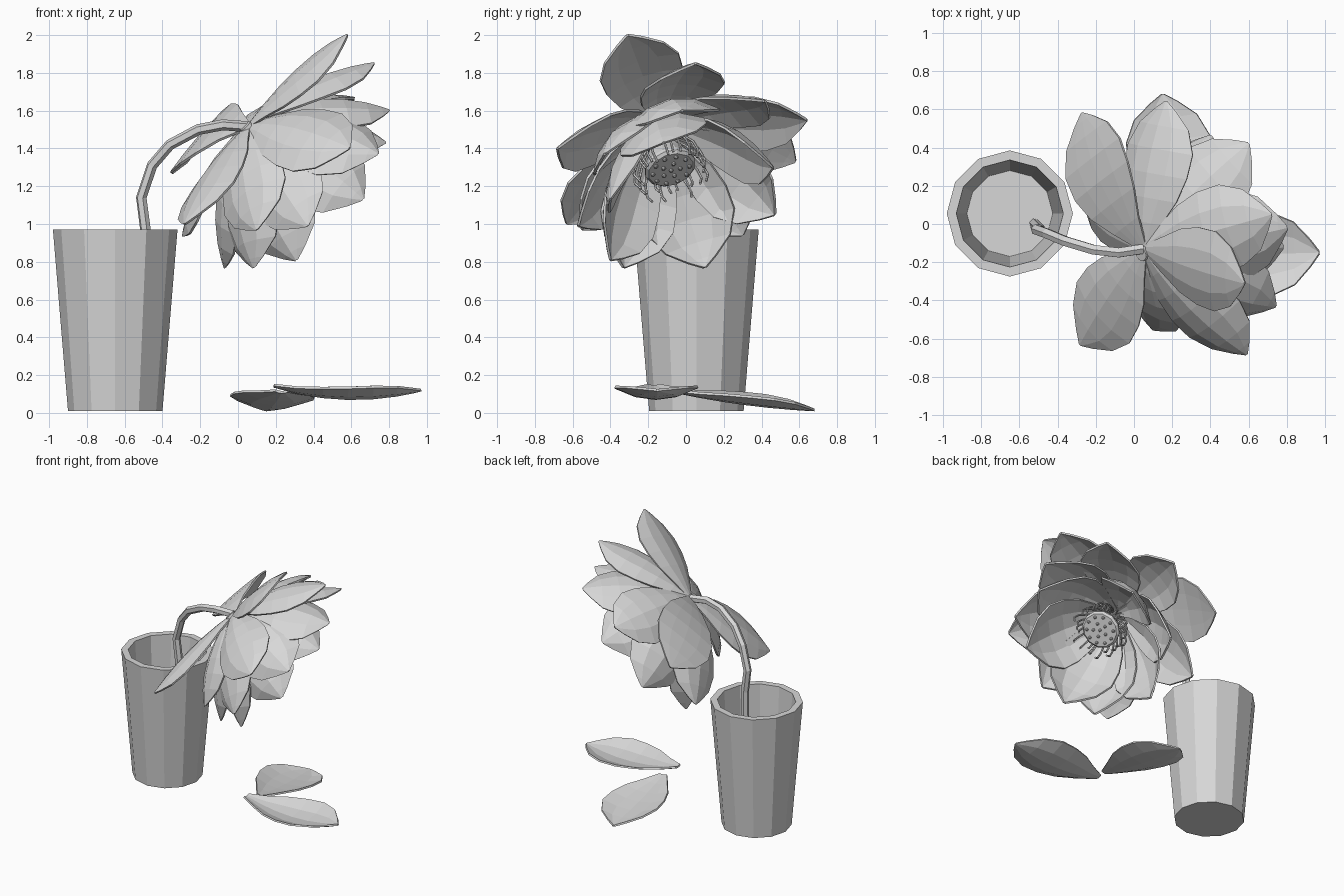
import bpy, bmesh, math, random
from mathutils import Vector, Matrix

if "Cube" in bpy.data.objects:
    bpy.data.objects.remove(bpy.data.objects["Cube"])

random.seed(4)

# The whole model is one plain grey
GREY = bpy.data.materials.new("plain_grey")
GREY.diffuse_color = (.68, .68, .68, 1)
GREY.use_nodes = True
GREY.node_tree.nodes["Principled BSDF"].inputs["Base Color"].default_value = GREY.diffuse_color


def add_mesh(name, bm):
    bmesh.ops.recalc_face_normals(bm, faces=bm.faces)
    me = bpy.data.meshes.new(name)
    bm.to_mesh(me)
    bm.free()
    me.materials.append(GREY)
    ob = bpy.data.objects.new(name, me)
    bpy.context.collection.objects.link(ob)
    return ob


def lathe(name, profile, sides, matrix):
    """Closed turned shape from (radius, height) points, capped at both ends."""
    bm = bmesh.new()
    rings = []
    for r, z in profile:
        rings.append([bm.verts.new(matrix @ Vector((
            r * math.cos(2 * math.pi * k / sides),
            r * math.sin(2 * math.pi * k / sides), z))) for k in range(sides)])
    for lo, hi in zip(rings, rings[1:]):
        for k in range(sides):
            j = (k + 1) % sides
            bm.faces.new((lo[k], lo[j], hi[j], hi[k]))
    bm.faces.new(rings[0])
    bm.faces.new(rings[-1])
    return add_mesh(name, bm)


def tubes(name, paths, radius):
    cu = bpy.data.curves.new(name, 'CURVE')
    cu.dimensions = '3D'
    cu.bevel_depth = radius
    cu.bevel_resolution = 1
    cu.use_fill_caps = True
    for path in paths:
        sp = cu.splines.new('POLY')
        sp.points.add(len(path) - 1)
        for p, co in zip(sp.points, path):
            p.co = (*co, 1)
        sp.use_smooth = False
    cu.materials.append(GREY)
    ob = bpy.data.objects.new(name, cu)
    bpy.context.collection.objects.link(ob)


# Half width of a petal along its length
OUTLINE = [(0, .14), (.16, .45), (.33, .79), (.5, .97), (.67, 1), (.83, .75),
           (.94, .32), (1, .03)]


def petal(name, base, tip, inner, half, bulge, cup):
    """Cupped leaf shape; 'inner' points to the hollow side."""
    base, tip, inner = Vector(base), Vector(tip), Vector(inner)
    d = (tip - base).normalized()
    n = (inner - d * inner.dot(d)).normalized()
    side = d.cross(n)
    ctrl = (base + tip) / 2 - n * bulge * 2
    bm = bmesh.new()
    rows = []
    for t, w in OUTLINE:
        c = base * (1 - t) ** 2 + ctrl * 2 * t * (1 - t) + tip * t * t
        rows.append([bm.verts.new(c + side * s * w * half + n * cup * s * s * w)
                     for s in (-1, -.5, 0, .5, 1)])
    for a, b in zip(rows, rows[1:]):
        for i in range(4):
            bm.faces.new((a[i], a[i + 1], b[i + 1], b[i]))
    ob = add_mesh(name, bm)
    mod = ob.modifiers.new("thickness", 'SOLIDIFY')
    mod.thickness = 0.013
    mod.offset = 0


# Vase: twelve-sided tapered hollow cup
lathe("vase", [(.25, .01), (.33, .972), (.28, .972), (.225, .06)], 12,
      Matrix.Translation((-.65, .055, 0)))

# Drooping stem
tubes("stem", [[(-.52, .0, .07), (-.50, -.02, .6), (-.49, -.03, .97),
                (-.512, -.03, 1.14), (-.455, -.05, 1.31), (-.36, -.09, 1.42),
                (-.21, -.135, 1.50), (-.08, -.15, 1.525), (.05, -.13, 1.515)]],
      .029)

# Flower frame: local z is the direction the flower faces
HEART = Vector((.05, -.13, 1.52))
AXIS = Vector((.65, .25, -.72)).normalized()
UP = (Vector((0, 0, 1)) - AXIS * AXIS.z).normalized()
SIDE = AXIS.cross(UP)
FLOWER = Matrix((UP, SIDE, AXIS)).transposed().to_4x4()
FLOWER.translation = HEART + Vector((0, -.025, -.015))

# Petal layers: half width, bulge, cup, tips
LAYERS = {
    "back_petal": (.24, .085, .01, [(-.27, .58, 1.33)]),
    "outer_petal": (.22, .03, .05, [(.58, -.31, 2.0), (-.28, -.63, 1.0)]),
    "middle_petal": (.22, .06, .07, [
        (.72, .05, 1.85), (.17, .64, 1.55), (.59, -.68, 1.40),
        (.10, -.55, .97), (-.29, .30, .94), (.60, .42, 1.65),
        (.37, -.57, .99)]),
    "inner_petal": (.24, .09, .10, [
        (.80, -.02, 1.60), (.74, -.43, 1.37), (.66, -.40, 1.13),
        (.31, -.40, .81), (.085, -.33, .77), (-.07, .10, .77),
        (.05, .47, 1.05), (.40, .46, 1.30), (.78, -.12, 1.43)]),
}
for label, (half, bulge, cup, tips) in LAYERS.items():
    for i, tip in enumerate(tips):
        out = Vector(tip) - HEART
        out = (out - AXIS * out.dot(AXIS)).normalized()
        petal(f"{label}_{i + 1}", HEART + out * .02, tip, AXIS, half, bulge, cup)

# Seed pod: widening cone with a flat face
lathe("seed_pod", [(.035, -.02), (.05, .08), (.10, .2), (.138, .27), (.14, .29),
                   (.125, .305)], 12, FLOWER)

# Seeds set in rings on the pod face
bm = bmesh.new()
for count, r in ((1, 0), (5, .05), (10, .1)):
    for k in range(count):
        a = 2 * math.pi * k / count
        bmesh.ops.create_icosphere(
            bm, subdivisions=1, radius=.013, matrix=FLOWER @ Matrix.Translation(
                (r * math.cos(a), r * math.sin(a), .307)))
add_mesh("seeds", bm)

# Curled stamens around the pod
paths = []
for k in range(26):
    a = 2 * math.pi * k / 26 + random.uniform(-.08, .08)
    f = random.uniform(.9, 1.12)
    paths.append([FLOWER @ Vector((r * f * math.cos(a), r * f * math.sin(a), h * f))
                  for r, h in ((.05, .06), (.13, .15), (.18, .24), (.19, .30),
                               (.17, .345))])
tubes("stamens", paths, .007)

# Two fallen petals beside the vase
petal("fallen_petal_front", (.19, -.17, .14), (.97, -.15, .12), (0, 0, 1),
      .22, .055, .06)
petal("fallen_petal_back", (.23, -.05, .11), (.15, .68, .015), (.05, 0, 1),
      .22, .015, .05)
